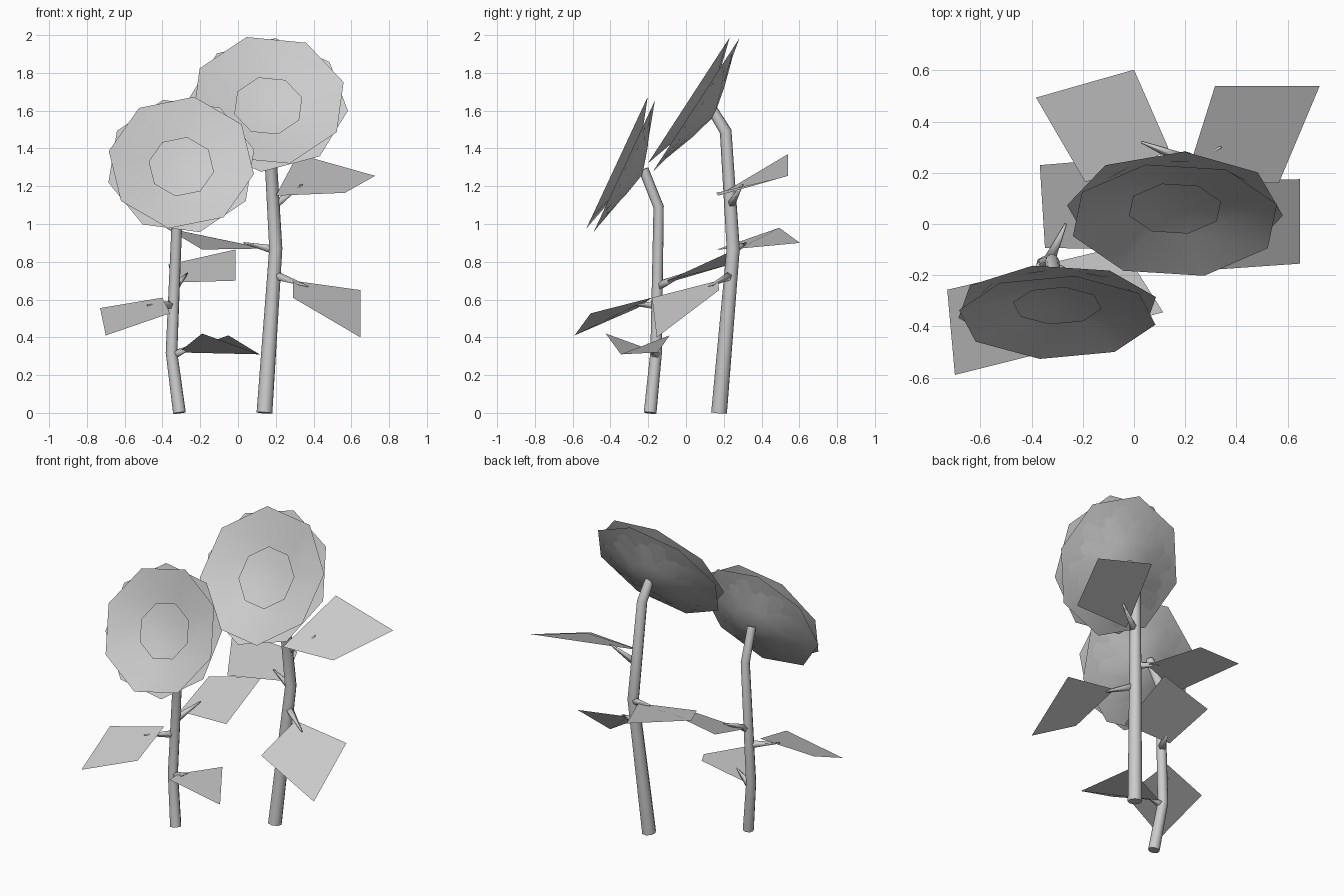
import bpy
import bmesh
from math import cos, sin, radians, pi
from mathutils import Matrix, Vector

if "Cube" in bpy.data.objects:
    bpy.data.objects.remove(bpy.data.objects["Cube"])

GREY = (0.6, 0.6, 0.6, 1)
grey = bpy.data.materials.new("plain_grey")
grey.use_nodes = True
grey.diffuse_color = GREY
grey.node_tree.nodes["Principled BSDF"].inputs["Base Color"].default_value = GREY


def add_mesh(name, bm, matrix=Matrix()):
    mesh = bpy.data.meshes.new(name)
    for face in bm.faces:
        face.smooth = True
    bm.to_mesh(mesh)
    bm.free()
    mesh.materials.append(grey)
    obj = bpy.data.objects.new(name, mesh)
    obj.matrix_world = matrix
    bpy.context.collection.objects.link(obj)
    return obj


def add_stem(name, path, radii):
    """Eight-sided tube swept along a bent path."""
    curve = bpy.data.curves.new(name, "CURVE")
    curve.dimensions = "3D"
    curve.bevel_depth = 1
    curve.bevel_resolution = 2
    curve.use_fill_caps = True
    spline = curve.splines.new("POLY")
    spline.points.add(len(path) - 1)
    for point, co, radius in zip(spline.points, path, radii):
        point.co = (*co, 1)
        point.radius = radius
    obj = bpy.data.objects.new(name, curve)
    bpy.context.collection.objects.link(obj)
    curve.materials.append(grey)
    bpy.ops.object.select_all(action="DESELECT")
    obj.select_set(True)
    bpy.context.view_layer.objects.active = obj
    bpy.ops.object.convert(target="MESH")
    bpy.ops.object.shade_smooth_by_angle(angle=radians(50))


def add_bowl(name, profile, turn, matrix):
    """Eight-sided open bowl; profile runs (radius, height) from the middle out."""
    bm = bmesh.new()
    middle = bm.verts.new((0, 0, profile[0][1]))
    last = None
    for radius, height in profile[1:]:
        ring = [bm.verts.new((radius * cos(turn + k * pi / 4),
                              radius * sin(turn + k * pi / 4), height)) for k in range(8)]
        for k in range(8):
            n = (k + 1) % 8
            if last:
                bm.faces.new((last[k], ring[k], ring[n], last[n]))
            else:
                bm.faces.new((middle, ring[k], ring[n]))
        last = ring
    add_mesh(name, bm, matrix)


def add_head(side, centre, tilt, size, turn):
    """Nested petal bowls, with a seed disc in the middle of the front one."""
    matrix = (Matrix.Translation(centre) @ Matrix.Rotation(radians(90 - tilt), 4, "X")
              @ Matrix.Scale(size, 4))
    layers = [(1.0, 0, -0.25, 0), (1.02, -0.11, -0.31, 24), (0.87, -0.14, -0.35, 8),
              (0.76, -0.17, -0.38, 32)]
    for i, (radius, rim, bottom, twist) in enumerate(layers):
        mid = bottom + (rim - bottom) * 0.42
        add_bowl(f"{side}_petal_layer_{i + 1}", [(0, bottom), (radius * 0.5, mid), (radius, rim)],
                 radians(turn + twist), matrix)
    add_bowl(f"{side}_seed_disc", [(0, -0.18), (0.25, -0.165), (0.45, -0.13)],
             radians(turn), matrix)


def add_leaf(name, corners, root, tip):
    """Four-cornered blade and the tapered stalk that holds it."""
    bm = bmesh.new()
    bm.faces.new([bm.verts.new(c) for c in corners])
    add_mesh(name, bm)
    root, tip = Vector(root), Vector(tip)
    axis = tip - root
    bm = bmesh.new()
    bmesh.ops.create_cone(bm, cap_ends=True, segments=5, radius1=0.026, radius2=0.004,
                          depth=axis.length)
    matrix = (Matrix.Translation((root + tip) / 2)
              @ axis.to_track_quat("Z", "Y").to_matrix().to_4x4())
    add_mesh(name + "_stalk", bm, matrix)


# Stems
add_stem("short_stem",
         [(-.31, -.19, 0), (-.352, -.158, .32), (-.32, -.145, 1.09), (-.31, -.225, 1.29)],
         [.034, .031, .028, .027])
add_stem("tall_stem",
         [(.14, .175, 0), (.2, .25, .87), (.165, .21, 1.49), (.16, .13, 1.62)],
         [.042, .035, .032, .028])

# Flower heads
add_head("short", (-.3, -.365, 1.325), 25, .39, -10)
add_head("tall", (.16, .015, 1.655), 33, .415, 16)

# Leaves of the tall flower
add_leaf("tall_upper_leaf",
         [(.2, .17, 1.15), (.566, .16, 1.165), (.726, .54, 1.255), (.317, .54, 1.37)],
         (.18, .23, 1.09), (.34, .3, 1.21))
add_leaf("tall_back_leaf",
         [(-.383, .494, .98), (-.19, .163, .865), (.14, .284, .87), (0, .603, .9)],
         (.2, .25, .86), (.03, .32, .9))
add_leaf("tall_lower_leaf",
         [(.29, .17, .7), (.29, -.18, .61), (.648, -.155, .4), (.648, .175, .65)],
         (.19, .24, .73), (.37, .12, .67))

# Leaves of the short flower
add_leaf("short_front_leaf",
         [(-.4, -.18, .61), (-.73, -.257, .555), (-.7, -.59, .41), (-.36, -.505, .527)],
         (-.34, -.15, .57), (-.48, -.27, .57))
add_leaf("short_back_leaf",
         [(-.368, .23, .785), (-.348, -.093, .69), (-.013, -.1, .7), (-.013, .26, .865)],
         (-.335, -.15, .67), (-.267, .0, .74))
add_leaf("short_low_leaf",
         [(-.315, -.15, .32), (-.19, -.425, .42), (.114, -.345, .31), (-.05, -.087, .41)],
         (-.35, -.155, .3), (-.22, -.2, .365))
